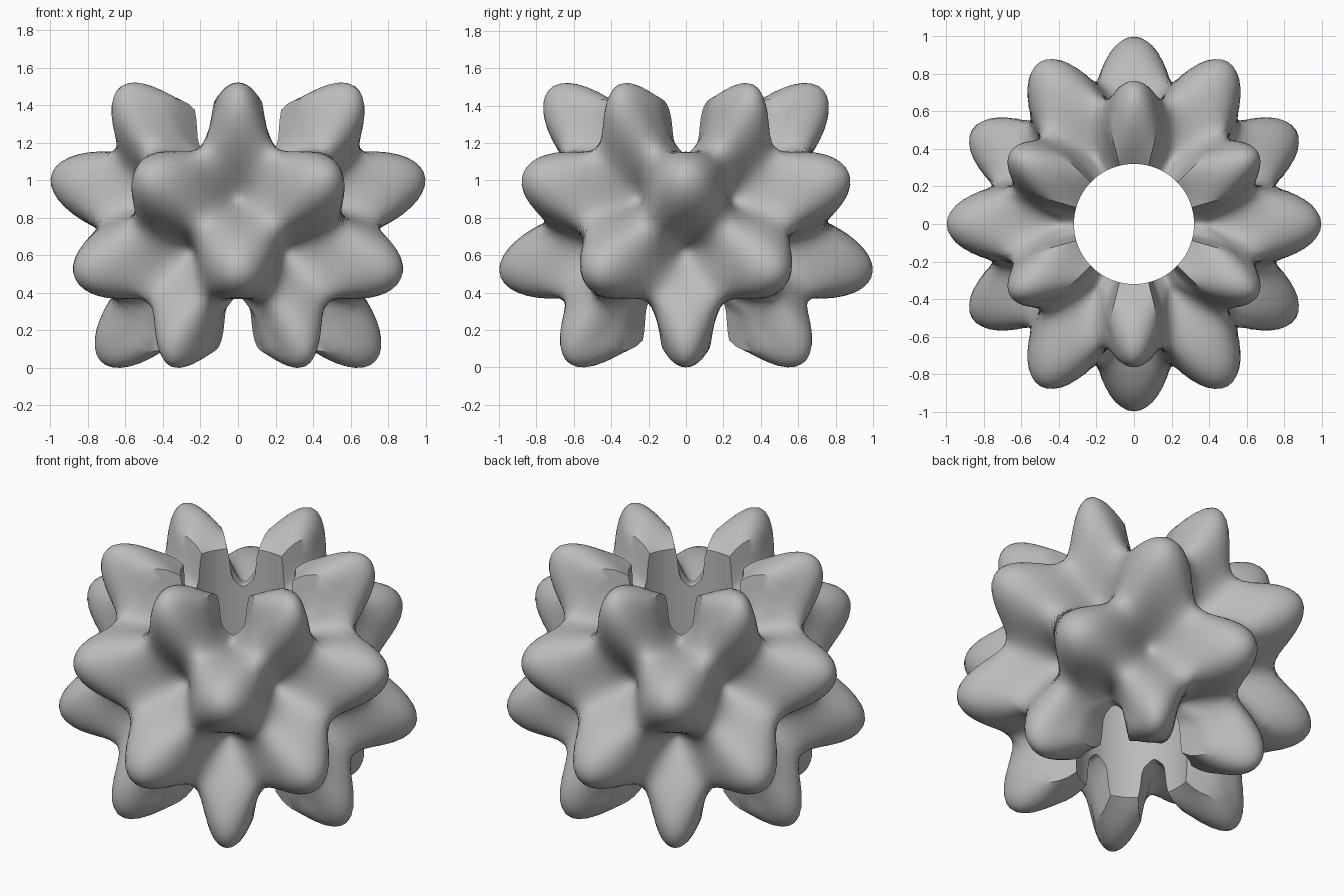
import bpy
import bmesh
import math

if "Cube" in bpy.data.objects:
    bpy.data.objects.remove(bpy.data.objects["Cube"], do_unlink=True)

MEAN, SWELL = 0.785, 0.245      # mean radius and height of the bumps
HOLE = 0.32                     # radius of the vertical hole
MID_Z = 0.765                   # height of the centre
AROUND, ROWS = 180, 56          # grid resolution
CREST = math.radians(45)        # latitude of the outermost bump rings


def smoothstep(a, b, x):
    t = min(max((x - a) / (b - a), 0), 1)
    return t * t * (3 - 2 * t)


def radius(lat, phi):
    """Distance from the centre; rings of six bumps, staggered ring to ring."""
    if lat < 0:
        return radius(-lat, phi + math.pi / 6)
    wave = math.cos(6 * phi)
    if lat <= CREST:
        return MEAN + SWELL * wave * math.sin(6 * lat)
    # Past the crest, bumps slope in to the hole with deep slots between them
    d = lat - CREST
    high = MEAN + SWELL * math.cos(min(6.4 * d, math.pi))
    low = (MEAN - SWELL) * math.sin(CREST) / math.sin(lat)
    t = min(d / math.radians(16), 1)
    soft = 0.5 - 0.5 * wave
    blend = soft + (smoothstep(-0.45, 0.1, -wave) - soft) * t
    return low + (high - low) * blend


def rim_latitude(phi):
    """Latitude at which the bumpy surface meets the hole."""
    lo, hi = CREST, math.radians(80)
    for _ in range(30):
        mid = (lo + hi) / 2
        if radius(mid, phi) * math.cos(mid) > HOLE:
            lo = mid
        else:
            hi = mid
    return lo


# Bumpy outer surface, closed by the hole wall between its two rims
bm = bmesh.new()
grid = []
for i in range(AROUND):
    phi = 2 * math.pi * i / AROUND
    south, north = -rim_latitude(phi + math.pi / 6), rim_latitude(phi)
    column = []
    for j in range(ROWS + 1):
        lat = south + (north - south) * j / ROWS
        r = radius(lat, phi)
        h = r * math.cos(lat)
        column.append(bm.verts.new((h * math.cos(phi), h * math.sin(phi),
                                    MID_Z + r * math.sin(lat))))
    grid.append(column)
for i in range(AROUND):
    a, b = grid[i], grid[(i + 1) % AROUND]
    for j in range(ROWS + 1):
        k = (j + 1) % (ROWS + 1)
        bm.faces.new((a[j], b[j], b[k], a[k]))

# Rest the lowest bumps on the floor
lowest = min(v.co.z for v in bm.verts)
bmesh.ops.translate(bm, verts=bm.verts, vec=(0, 0, -lowest))

mesh = bpy.data.meshes.new("bumpy_ring")
bm.to_mesh(mesh)
bm.free()
ring = bpy.data.objects.new("bumpy_ring", mesh)
bpy.context.collection.objects.link(ring)

# Plain grey finish
grey = bpy.data.materials.new("plain_grey")
grey.use_nodes = True
colour = (0.5, 0.5, 0.5, 1)
grey.diffuse_color = colour
grey.node_tree.nodes["Principled BSDF"].inputs["Base Color"].default_value = colour
mesh.materials.append(grey)

bpy.ops.object.select_all(action="DESELECT")
ring.select_set(True)
bpy.context.view_layer.objects.active = ring
bpy.ops.object.shade_smooth_by_angle(angle=math.radians(40))
